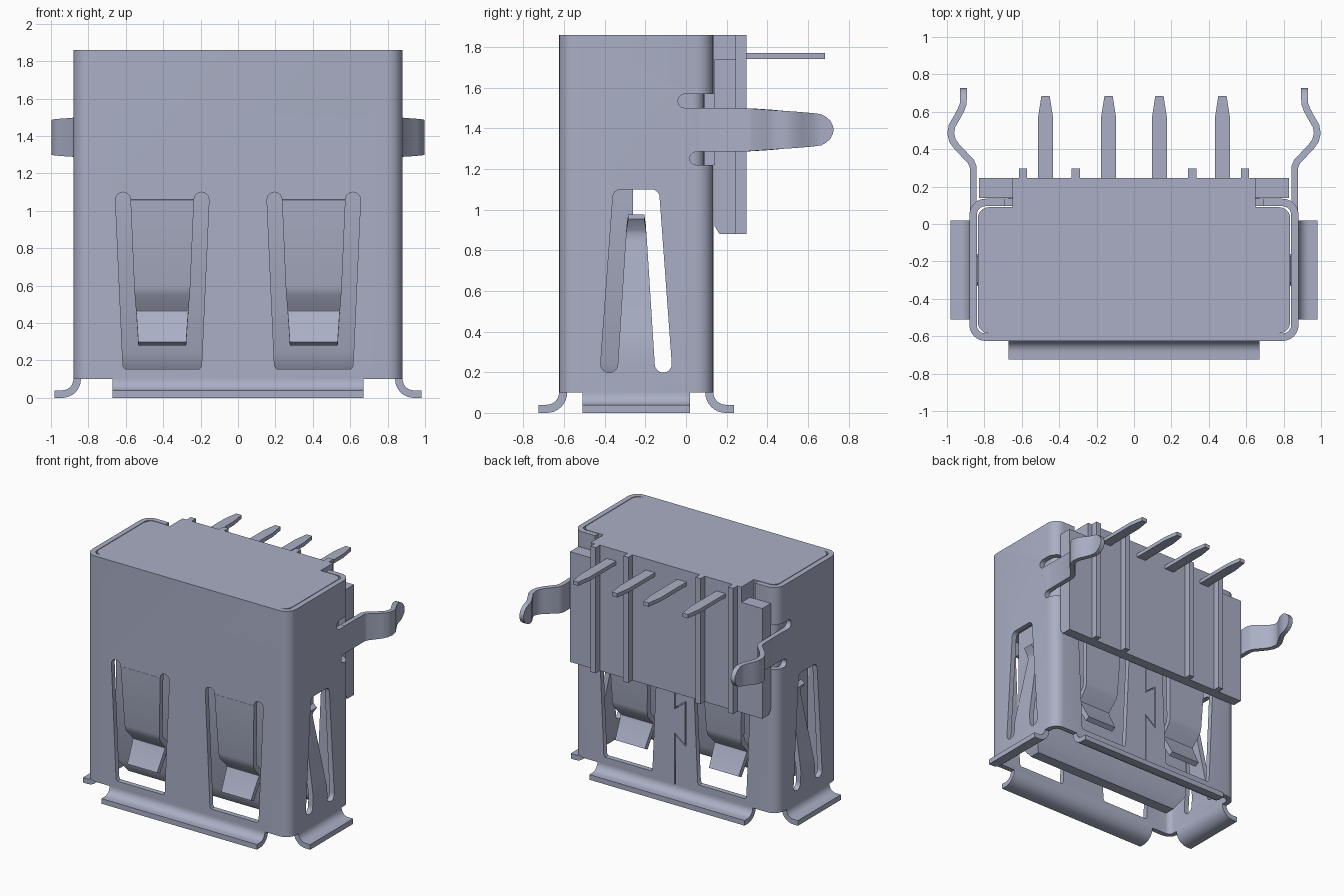
import bpy, bmesh, math
from mathutils import Vector

if "Cube" in bpy.data.objects:
    bpy.data.objects.remove(bpy.data.objects["Cube"], do_unlink=True)

COLOR = (0.40, 0.43, 0.56, 1)
mat = bpy.data.materials.new("blue_grey")
mat.use_nodes = True
mat.diffuse_color = COLOR
mat.node_tree.nodes["Principled BSDF"].inputs["Base Color"].default_value = COLOR

# Shell limits
X, YF, YB, ZB, ZT, T = 0.88, -0.625, 0.135, 0.10, 1.86, 0.04
YC = (YF + YB) / 2


def loft(name, rings):
    """Closed solid through rings of equal length, capped at both ends."""
    bm = bmesh.new()
    rows = [[bm.verts.new(p) for p in r] for r in rings]
    n = len(rows[0])
    for a, b in zip(rows, rows[1:]):
        for i in range(n):
            bm.faces.new((a[i], a[(i + 1) % n], b[(i + 1) % n], b[i]))
    bm.faces.new(rows[0])
    bm.faces.new(rows[-1])
    bmesh.ops.recalc_face_normals(bm, faces=bm.faces)
    me = bpy.data.meshes.new(name)
    bm.to_mesh(me)
    bm.free()
    me.materials.append(mat)
    ob = bpy.data.objects.new(name, me)
    bpy.context.collection.objects.link(ob)
    return ob


def prism(name, pts, axis, lo, hi):
    """Extrude a 2D outline along an axis."""
    def place(a, b, h):
        return {"x": (h, a, b), "y": (a, h, b), "z": (a, b, h)}[axis]
    return loft(name, [[place(a, b, h) for a, b in pts] for h in (lo, hi)])


def box(name, x0, x1, y0, y1, z0, z1):
    return prism(name, [(x0, y0), (x1, y0), (x1, y1), (x0, y1)], "z", z0, z1)


def arc(cx, cy, r, a0, a1, n=6):
    return [(cx + r * math.cos(math.radians(a0 + (a1 - a0) * i / n)),
             cy + r * math.sin(math.radians(a0 + (a1 - a0) * i / n))) for i in range(n + 1)]


def round_rect(x0, x1, y0, y1, r):
    return (arc(x1 - r, y1 - r, r, 0, 90) + arc(x0 + r, y1 - r, r, 90, 180)
            + arc(x0 + r, y0 + r, r, 180, 270) + arc(x1 - r, y0 + r, r, 270, 360))


def ribbon(name, path, halves, place, t=T):
    """Sheet-metal strip: path in (u, v), half-widths along w, placed by a function."""
    pts = [Vector(p) for p in path]
    rings = []
    for i, p in enumerate(pts):
        d0 = (p - pts[i - 1]).normalized() if i else None
        d1 = (pts[i + 1] - p).normalized() if i < len(pts) - 1 else None
        d = ((d0 or d1) + (d1 or d0)).normalized()
        n = Vector((-d.y, d.x)) * t / 2
        if d0 and d1:
            n /= max(0.5, d.dot(d1))
        a, b, h = p + n, p - n, halves[i]
        rings.append([place(a.x, a.y, h), place(b.x, b.y, h),
                      place(b.x, b.y, -h), place(a.x, a.y, -h)])
    return loft(name, rings)


def cut(target, cutter):
    m = target.modifiers.new("cut", "BOOLEAN")
    m.operation, m.solver, m.object = "DIFFERENCE", "EXACT", cutter
    bpy.context.view_layer.update()
    new = bpy.data.meshes.new_from_object(
        target.evaluated_get(bpy.context.evaluated_depsgraph_get()))
    target.modifiers.clear()
    target.data = new
    bpy.data.objects.remove(cutter, do_unlink=True)


# Metal shell tube
shell = prism("shell", round_rect(-X, X, YF, YB, 0.085), "z", ZB, ZT)
cut(shell, prism("cutter", round_rect(-X + T, X - T, YF + T, YB - T, 0.045), "z", 0, 2))

# Spring windows in the front and back walls
for cx in (-0.405, 0.405):
    outline = ([(cx - 0.20, 0.155), (cx - 0.21, 0.17)]
               + arc(cx - 0.21, 1.06, 0.04, 180, 0, 8)
               + arc(cx + 0.21, 1.06, 0.04, 180, 0, 8)
               + [(cx + 0.21, 0.17), (cx + 0.20, 0.155)])
    for y in (YF, YB):
        cut(shell, prism("cutter", outline, "y", y - 0.06, y + 0.06))

# Spring windows in the side walls
outline = (arc(YC + 0.075, 1.06, 0.04, 0, 90) + arc(YC - 0.075, 1.06, 0.04, 90, 180)
           + arc(YC - 0.133, 0.24, 0.042, 180, 360, 8)
           + arc(YC + 0.133, 0.24, 0.042, 180, 360, 8))
for x in (-X, X):
    cut(shell, prism("cutter", outline, "x", x - 0.06, x + 0.06))

# Opening for the housing and relief slots around the lock arms
cut(shell, box("cutter", -0.69, 0.69, 0.05, 0.3, 1.22, 2))
relief = ([(0.3, 1.22)] + arc(0.05, 1.2525, 0.0325, 270, 90) + [(0.06, 1.285), (0.06, 1.50)]
          + arc(-0.005, 1.535, 0.035, 270, 90) + [(0.3, 1.57)])
cut(shell, prism("cutter", relief, "x", -1, 1))

# Interlocking seam in the back wall
seam = [(0, 0.05), (0, 0.50), (-0.09, 0.43), (-0.09, 0.77), (0, 0.70), (0, 1.3)]
cut(shell, ribbon("cutter", seam, [0.06] * 6, lambda u, v, w: (u, YB + w, v), 0.008))

# Front and back springs
spring = [(0, 1.06), (0.02, 0.60), (0.03, 0.56), (0.10, 0.485), (0.108, 0.465),
          (0.10, 0.44), (0.02, 0.29)]
halves = [0.17, 0.15, 0.147, 0.141, 0.14, 0.138, 0.128]
for side, y, s in (("front", YF + T / 2, 1), ("back", YB - T / 2, -1)):
    for label, cx in (("right", -0.405), ("left", 0.405)):
        ribbon(f"{side}_spring_{label}", spring, halves,
               lambda u, v, w: (cx + w, y + s * u, v))

# Side springs, fixed at the bottom
spring = [(0, 0.24), (0, 0.32), (0.01, 0.38), (0.095, 0.84), (0.10, 0.88), (0.09, 0.91), (0.05, 0.965)]
halves = [0.091, 0.086, 0.082, 0.053, 0.05, 0.048, 0.04]
for label, s in (("right", -1), ("left", 1)):
    ribbon(f"side_spring_{label}", spring, halves,
           lambda u, v, w: (s * (X - T / 2 - u), YC + w, v))

# Flared flanges around the mouth
flare = [(-0.02, 0.105)] + arc(0.06, 0.10, 0.08, 180, 270, 8) + [(0.10, 0.02)]
for label, s in (("right", -1), ("left", 1)):
    ribbon(f"flange_{label}", flare, [0.265] * len(flare),
           lambda u, v, w: (s * (X + u), YC + w, v))
for label, y, s in (("front", YF, -1), ("back", YB, 1)):
    ribbon(f"flange_{label}", flare, [0.67] * len(flare),
           lambda u, v, w: (w, y + s * u, v))

# Board-lock arms: (y, x, half height)
arm = [(0.06, 0.86, 0.108), (0.305, 0.86, 0.106), (0.335, 0.872, 0.104), (0.41, 0.945, 0.099),
       (0.445, 0.970, 0.096), (0.485, 0.980, 0.093), (0.525, 0.973, 0.09), (0.56, 0.952, 0.087),
       (0.61, 0.925, 0.083), (0.64, 0.914, 0.080), (0.665, 0.912, 0.076), (0.69, 0.912, 0.063),
       (0.71, 0.912, 0.045), (0.722, 0.912, 0.022), (0.726, 0.912, 0.006)]
for label, s in (("right", -1), ("left", 1)):
    ribbon(f"lock_arm_{label}", [a[:2] for a in arm], [a[2] for a in arm],
           lambda u, v, w: (s * v, u, 1.393 + w), 0.036)

# Insulating housing: core, rear block, rear plate, ribs
prism("housing_core", round_rect(-0.835, 0.835, YF + T, 0.09, 0.06), "z", 1.20, ZT)
box("housing_rear_block", -0.65, 0.65, 0.05, 0.245, 1.22, ZT)
prism("housing_rear_plate", [(0.14, 0.92), (0.165, 0.88), (0.245, 0.88), (0.245, 1.74), (0.14, 1.74)],
      "x", -0.83, 0.83)
for i, x in enumerate((-0.593, -0.312, 0.312, 0.593)):
    box(f"housing_rib_{i + 1}", x - 0.022, x + 0.022, 0.24, 0.297, 0.88, ZT)


# Inner tongue with a chamfered end
def rect(inset, z):
    x, y0, y1 = 0.72 - inset, -0.475 + inset, -0.26 - inset
    return [(-x, y0, z), (x, y0, z), (x, y1, z), (-x, y1, z)]


loft("inner_tongue", [rect(0.065, 0.14), rect(0, 0.245), rect(0, 1.22)])

# Terminal pins
for i, x in enumerate((-0.473, -0.136, 0.136, 0.473)):
    prism(f"pin_{i + 1}", [(x - 0.04, 0.2), (x + 0.04, 0.2), (x + 0.04, 0.57), (x + 0.022, 0.685),
                           (x - 0.022, 0.685), (x - 0.04, 0.57)], "z", 1.742, 1.772)

# Smooth the bends, keep the sheet edges sharp
bpy.ops.object.select_all(action="DESELECT")
for ob in bpy.context.collection.objects:
    if ob.type == "MESH" and ob.data.materials and ob.data.materials[0] == mat:
        ob.select_set(True)
        bpy.context.view_layer.objects.active = ob
bpy.ops.object.shade_smooth_by_angle(angle=math.radians(35))
